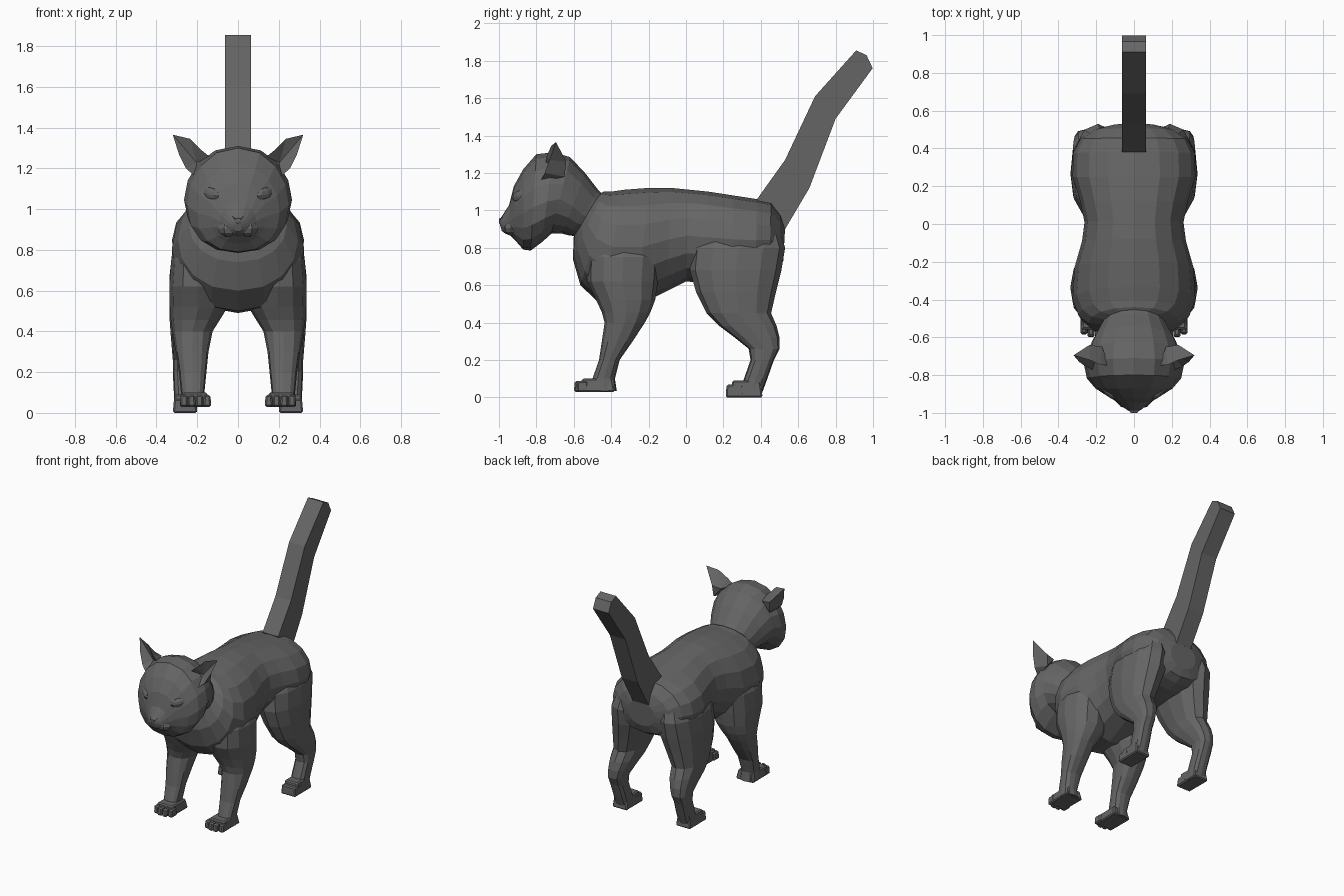
import bpy, bmesh, math
from mathutils import Matrix

if "Cube" in bpy.data.objects:
    bpy.data.objects.remove(bpy.data.objects["Cube"])

fur = bpy.data.materials.new("dark grey fur")
fur.diffuse_color = (0.13, 0.13, 0.13, 1)
fur.use_nodes = True
fur.node_tree.nodes["Principled BSDF"].inputs["Base Color"].default_value = fur.diffuse_color


def finish(name, bm, mirror=False):
    bmesh.ops.recalc_face_normals(bm, faces=bm.faces)
    me = bpy.data.meshes.new(name)
    bm.to_mesh(me)
    bm.free()
    me.materials.append(fur)
    ob = bpy.data.objects.new(name, me)
    bpy.context.collection.objects.link(ob)
    if mirror:
        ob.modifiers.new("both_sides", 'MIRROR').use_axis[0] = True
    return ob


def skin(name, rings, mirror=False):
    """Bridge equal rings of points and cap both ends."""
    bm = bmesh.new()
    vs = [[bm.verts.new(p) for p in r] for r in rings]
    n = len(vs[0])
    for a, b in zip(vs, vs[1:]):
        for i in range(n):
            j = (i + 1) % n
            bm.faces.new((a[i], a[j], b[j], b[i]))
    bm.faces.new(vs[0])
    bm.faces.new(vs[-1])
    return finish(name, bm, mirror)


def power(v, e):
    return math.copysign(abs(v) ** e, v)


def trunk(name, stations, n=16, low=0.0):
    """Loft along y; station = (y top, z top, y bottom, z bottom, half width)."""
    rings = []
    for yt, zt, yb, zb, w in stations:
        ring = []
        for i in range(n):
            a = 2 * math.pi * i / n
            s, c = math.cos(a), power(math.sin(a), 0.9)
            t = (s + 1) / 2 - low * (1 - s * s)
            ring.append((w * c, yb + (yt - yb) * t, zb + (zt - zb) * t))
        rings.append(ring)
    return skin(name, rings)


def limb(name, stations, n=12):
    """Loft along z; station = (z, y front, y back, x inner, x outer)."""
    rings = []
    for z, y0, y1, x0, x1 in stations:
        e = 0.75 if z < 0.4 else 0.9
        ring = []
        for i in range(n):
            a = 2 * math.pi * i / n
            ring.append(((x0 + x1) / 2 + (x1 - x0) / 2 * power(math.cos(a), e),
                         (y0 + y1) / 2 + (y1 - y0) / 2 * power(math.sin(a), e), z))
        rings.append(ring)
    return skin(name, rings, True)


def block(name, lo, hi, top=0.85):
    """Mirrored box whose top is narrowed, with chamfered edges."""
    bm = bmesh.new()
    bmesh.ops.create_cube(bm, size=1)
    for v in bm.verts:
        if v.co.z > 0:
            v.co.x *= top
            v.co.y *= top
        for k in range(3):
            v.co[k] = (lo[k] + hi[k]) / 2 + v.co[k] * (hi[k] - lo[k])
    ob = finish(name, bm, True)
    bev = ob.modifiers.new("chamfer", 'BEVEL')
    bev.width, bev.segments = 0.008, 1
    return ob


def bump(name, loc, size, roll=0, yaw=0):
    """Mirrored faceted ellipsoid."""
    bm = bmesh.new()
    bmesh.ops.create_uvsphere(bm, u_segments=8, v_segments=6, radius=1)
    m = (Matrix.Translation(loc) @ Matrix.Rotation(yaw, 4, 'Z')
         @ Matrix.Rotation(roll, 4, 'Y') @ Matrix.Diagonal((*size, 1)))
    bmesh.ops.transform(bm, matrix=m, verts=bm.verts)
    return finish(name, bm, True)


# Torso from neck to rump
body = trunk("torso_and_legs", [
    (-.46, 1.09, -.60, .86, .17), (-.44, 1.10, -.605, .74, .24),
    (-.40, 1.10, -.565, .60, .295), (-.33, 1.11, -.46, .50, .325),
    (-.20, 1.12, -.26, .49, .315), (-.08, 1.12, -.10, .57, .275),
    (.02, 1.11, 0, .62, .262), (.12, 1.10, .12, .61, .285),
    (.25, 1.08, .25, .61, .325), (.38, 1.06, .37, .62, .322),
    (.455, 1.045, .445, .64, .285), (.505, .98, .495, .67, .215),
    (.53, .91, .52, .73, .11)])

# Legs, fused with the torso so the skin is continuous
front = limb("front_leg", [
    (.035, -.50, -.37, .155, .285), (.10, -.50, -.38, .165, .28),
    (.20, -.465, -.355, .155, .29), (.30, -.45, -.285, .145, .305),
    (.40, -.435, -.22, .125, .322), (.455, -.45, -.19, .09, .33),
    (.52, -.48, -.165, .05, .335), (.62, -.53, -.15, .05, .337),
    (.75, -.53, -.14, .06, .328), (.87, -.48, -.18, .08, .27)])
hind = limb("hind_leg", [
    (.005, .28, .40, .20, .315), (.10, .31, .435, .20, .315),
    (.20, .345, .47, .205, .32), (.26, .335, .50, .20, .32),
    (.32, .26, .50, .18, .325), (.38, .18, .485, .16, .33),
    (.45, .11, .455, .14, .335), (.56, .055, .48, .10, .337),
    (.68, .02, .51, .06, .335), (.80, .03, .53, .06, .322),
    (.92, .10, .49, .08, .265)])
for leg in (front, hind):
    fuse = body.modifiers.new("fuse", 'BOOLEAN')
    fuse.operation, fuse.solver, fuse.object = 'UNION', 'EXACT', leg
bpy.context.view_layer.update()
fused = bpy.data.meshes.new_from_object(
    body.evaluated_get(bpy.context.evaluated_depsgraph_get()))
body.modifiers.clear()
body.data = fused
for leg in (front, hind):
    bpy.data.objects.remove(leg)

# Head with tapering muzzle
trunk("head", [
    (-.42, 1.06, -.56, .86, .15), (-.47, 1.11, -.62, .865, .18),
    (-.54, 1.20, -.66, .875, .215), (-.62, 1.285, -.72, .875, .245),
    (-.71, 1.31, -.77, .83, .265), (-.80, 1.30, -.83, .785, .25),
    (-.87, 1.22, -.87, .79, .205), (-.92, 1.13, -.905, .83, .14),
    (-.945, 1.03, -.94, .865, .09), (-.99, .96, -.965, .875, .045),
    (-1.0, .94, -.985, .89, .018)], low=0.05)

# Face details
bump("muzzle_pad", (.045, -.925, .905), (.06, .05, .042), yaw=.5)
bump("eye", (.135, -.885, 1.075), (.06, .024, .032), roll=-.2, yaw=.8)
skin("nose", [[(-.028, -.98, .965), (.028, -.98, .965), (0, -.98, .92)],
              [(-.018, -1.0, .955), (.018, -1.0, .955), (0, -1.0, .93)]])

# Cupped ears: rim, recessed inner point and rounded outer back
bm = bmesh.new()
rim = [bm.verts.new(p) for p in (
    (.13, -.75, 1.25), (.18, -.745, 1.29), (.235, -.72, 1.345), (.32, -.695, 1.365),
    (.29, -.73, 1.27), (.255, -.755, 1.20), (.20, -.78, 1.15))]
inner = bm.verts.new((.205, -.70, 1.23))
back = [bm.verts.new(p) for p in ((.17, -.65, 1.25), (.235, -.64, 1.26), (.23, -.65, 1.18))]
for i in range(7):
    bm.faces.new((rim[i], rim[(i + 1) % 7], inner))
for f in ((0, 1, 'a'), (1, 2, 'b', 'a'), (2, 3, 'b'), (3, 4, 'b'),
          (4, 5, 'c', 'b'), (5, 6, 'c'), (6, 0, 'a', 'c'), ('a', 'b', 'c')):
    bm.faces.new([rim[k] if isinstance(k, int) else back["abc".index(k)] for k in f])
finish("ear", bm, True)

# Paws and front toes
block("front_paw", (.14, -.57, .03), (.285, -.38, .10))
block("hind_paw", (.20, .235, 0), (.32, .41, .09))
block("hind_toes", (.20, .212, 0), (.32, .31, .068), 0.9)
for i in range(4):
    d = 0.015 if i in (0, 3) else 0
    x = .132 + i * .038
    block("front_toe_%d" % (i + 1), (x, -.60 + d, .03), (x + .038, -.52, .088))

# Upright tail of square section
side = [(.38, 1.06), (.53, 1.27), (.69, 1.61), (.91, 1.855), (.965, 1.83),
        (.998, 1.76), (.80, 1.49), (.66, 1.12), (.53, .90), (.46, .92)]
skin("tail", [[(x, y, z) for y, z in side] for x in (-.064, .064)])
